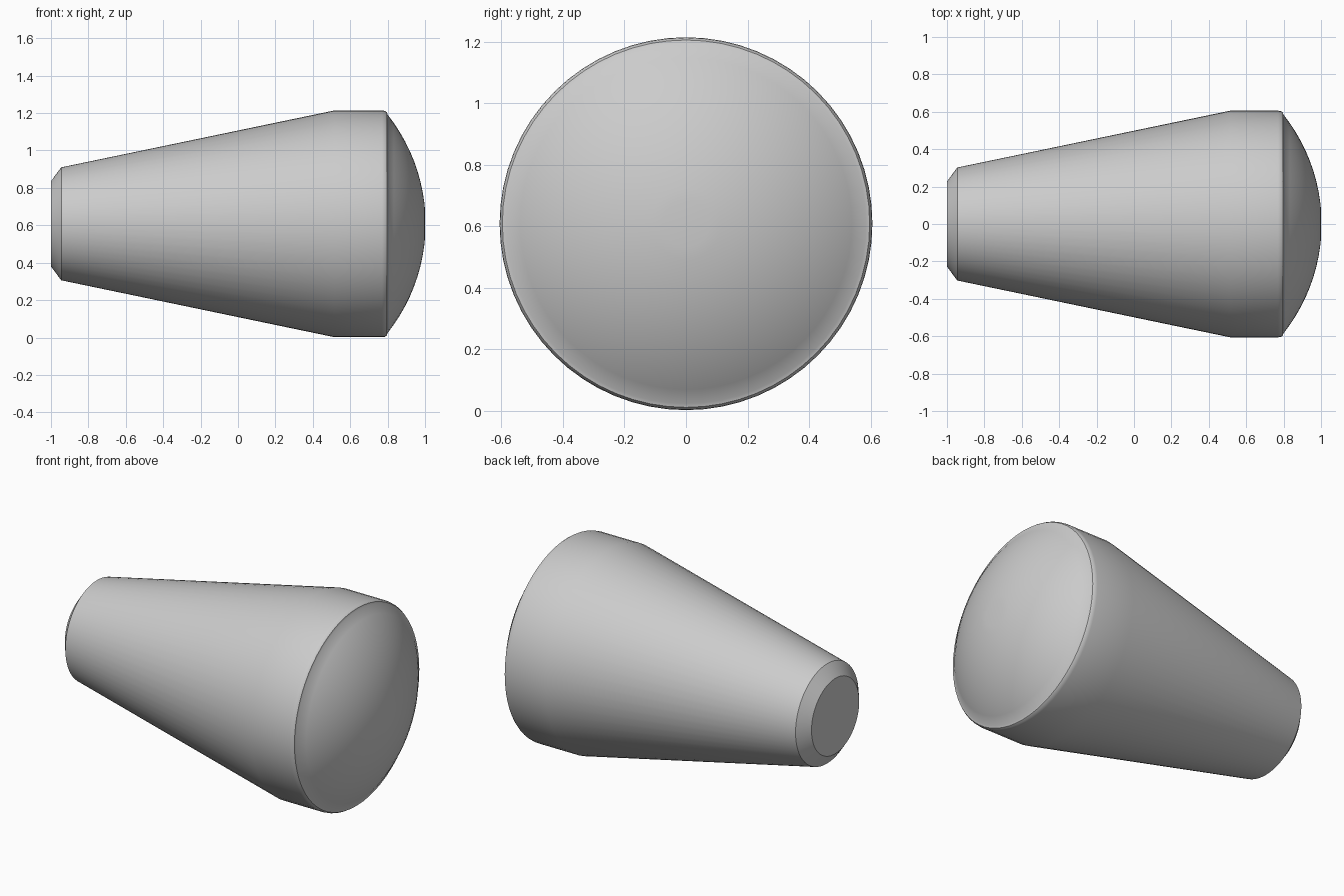
import bpy, bmesh, math
from mathutils import Matrix

cube = bpy.data.objects.get("Cube")
if cube:
    bpy.data.objects.remove(cube, do_unlink=True)

SEGMENTS = 64
RADIUS = 0.606
AXIS_HEIGHT = 0.608

# Plain grey surface
grey = bpy.data.materials.new("plain_grey")
grey.use_nodes = True
colour = (0.6, 0.6, 0.6, 1)
grey.diffuse_color = colour
grey.node_tree.nodes["Principled BSDF"].inputs["Base Color"].default_value = colour

# Profile as (x, radius): chamfered tip, taper, straight collar, rounded rim
profile = [(-1, 0.228), (-0.945, 0.302), (0.515, RADIUS), (0.77, RADIUS),
           (0.785, 0.604), (0.796, 0.597)]

# Shallow spherical dome ending in a small flat
dome_radius = 0.94
rim_angle = math.asin(0.585 / dome_radius)
for i in range(10):
    a = rim_angle * (1 - i / 11)
    profile.append((1.003 - dome_radius * (1 - math.cos(a)), dome_radius * math.sin(a)))
profile.append((1, 0.075))

# Revolve the profile around the long axis
bm = bmesh.new()
rings = []
for x, r in profile:
    ring = bmesh.ops.create_circle(
        bm, segments=SEGMENTS, radius=r,
        matrix=Matrix.Translation((x, 0, AXIS_HEIGHT)) @ Matrix.Rotation(math.pi / 2, 4, 'Y'))
    rings.append(ring["verts"])
for a, b in zip(rings, rings[1:]):
    for i in range(SEGMENTS):
        j = (i + 1) % SEGMENTS
        bm.faces.new((a[i], a[j], b[j], b[i]))
bm.faces.new(rings[0])
bm.faces.new(rings[-1])
bmesh.ops.recalc_face_normals(bm, faces=bm.faces)

mesh = bpy.data.meshes.new("tapered_plug")
bm.to_mesh(mesh)
bm.free()
mesh.materials.append(grey)
plug = bpy.data.objects.new("tapered_plug", mesh)
bpy.context.collection.objects.link(plug)

# Smooth sides with crisp edges at the chamfer
bpy.context.view_layer.objects.active = plug
plug.select_set(True)
bpy.ops.object.shade_smooth_by_angle(angle=math.radians(35))
